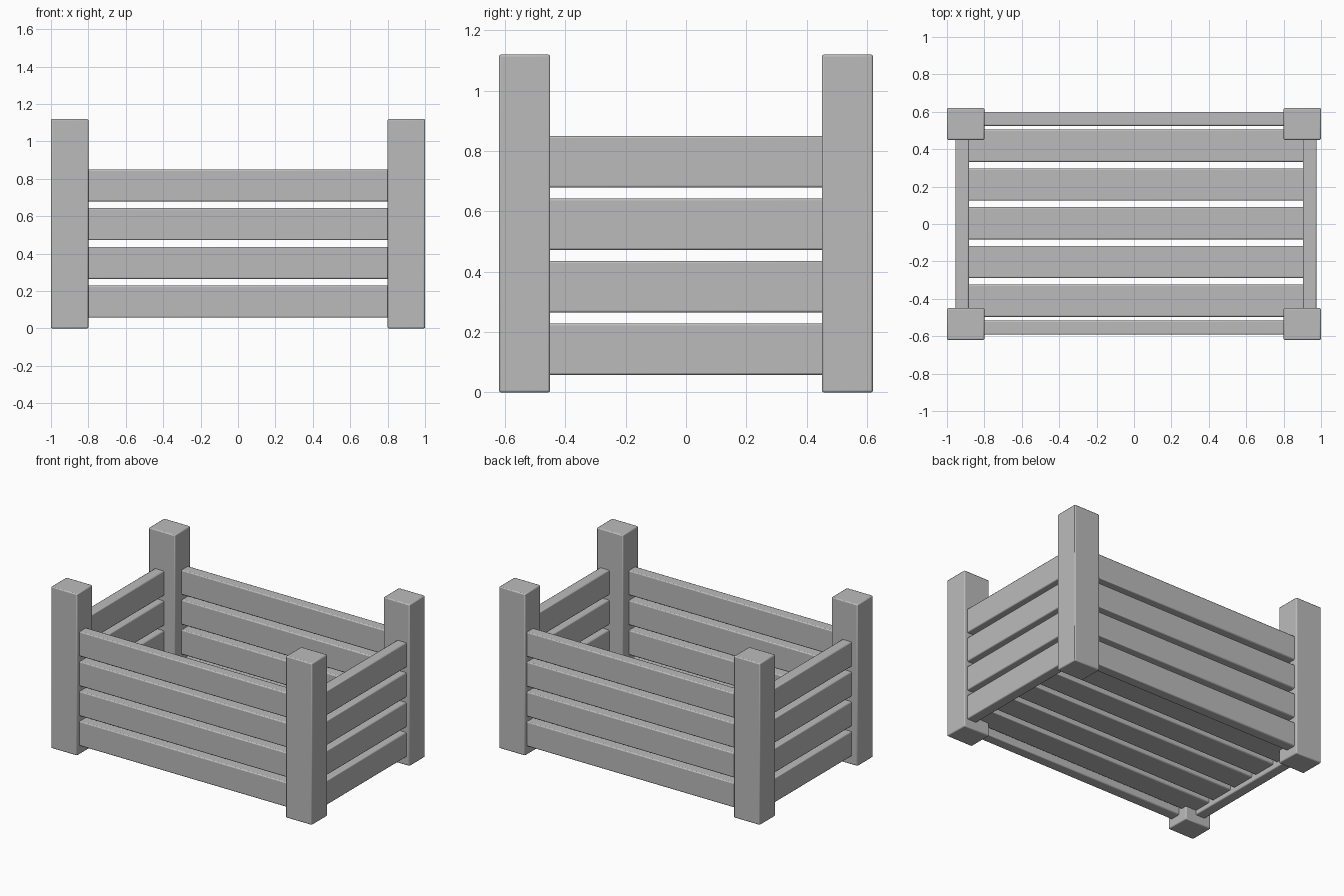
import bpy

cube = bpy.data.objects.get("Cube")
if cube:
    bpy.data.objects.remove(cube, do_unlink=True)

grey = bpy.data.materials.new("plain_grey")
grey.use_nodes = True
COLOUR = (0.5, 0.5, 0.5, 1)
grey.diffuse_color = COLOUR
grey.node_tree.nodes["Principled BSDF"].inputs["Base Color"].default_value = COLOUR


def board(name, x, y, z, bevel=0.007):
    """Box spanning the given (low, high) ranges, with softened edges."""
    spans = (x, y, z)
    bpy.ops.mesh.primitive_cube_add(size=1, location=[(a + b) / 2 for a, b in spans])
    ob = bpy.context.object
    ob.name = name
    ob.scale = [b - a for a, b in spans]
    bpy.ops.object.transform_apply(location=False, rotation=False, scale=True)
    ob.data.materials.append(grey)
    mod = ob.modifiers.new("soft_edges", "BEVEL")
    mod.width = bevel
    mod.segments = 2
    bpy.ops.object.shade_smooth_by_angle()
    return ob


# Corner posts
for side, sx in (("right", (-1, -0.8)), ("left", (0.8, 1))):
    for end, sy in (("front", (-0.62, -0.45)), ("back", (0.45, 0.62))):
        board(f"{end}_{side}_post", sx, sy, (0, 1.12))

# Wall slats, four on each side, set into the posts
for i in range(4):
    low = 0.058 + i * 0.207
    z = (low, low + 0.171)
    board(f"front_slat_{i + 1}", (-0.83, 0.83), (-0.592, -0.517), z)
    board(f"back_slat_{i + 1}", (-0.83, 0.83), (0.525, 0.6), z)
    board(f"right_slat_{i + 1}", (-0.955, -0.882), (-0.48, 0.48), z)
    board(f"left_slat_{i + 1}", (0.903, 0.976), (-0.48, 0.48), z)

# Floor slats
for i in range(5):
    mid = 0.004 + (i - 2) * 0.207
    board(f"floor_slat_{i + 1}", (-0.89, 0.91), (mid - 0.086, mid + 0.086), (0.09, 0.165))
